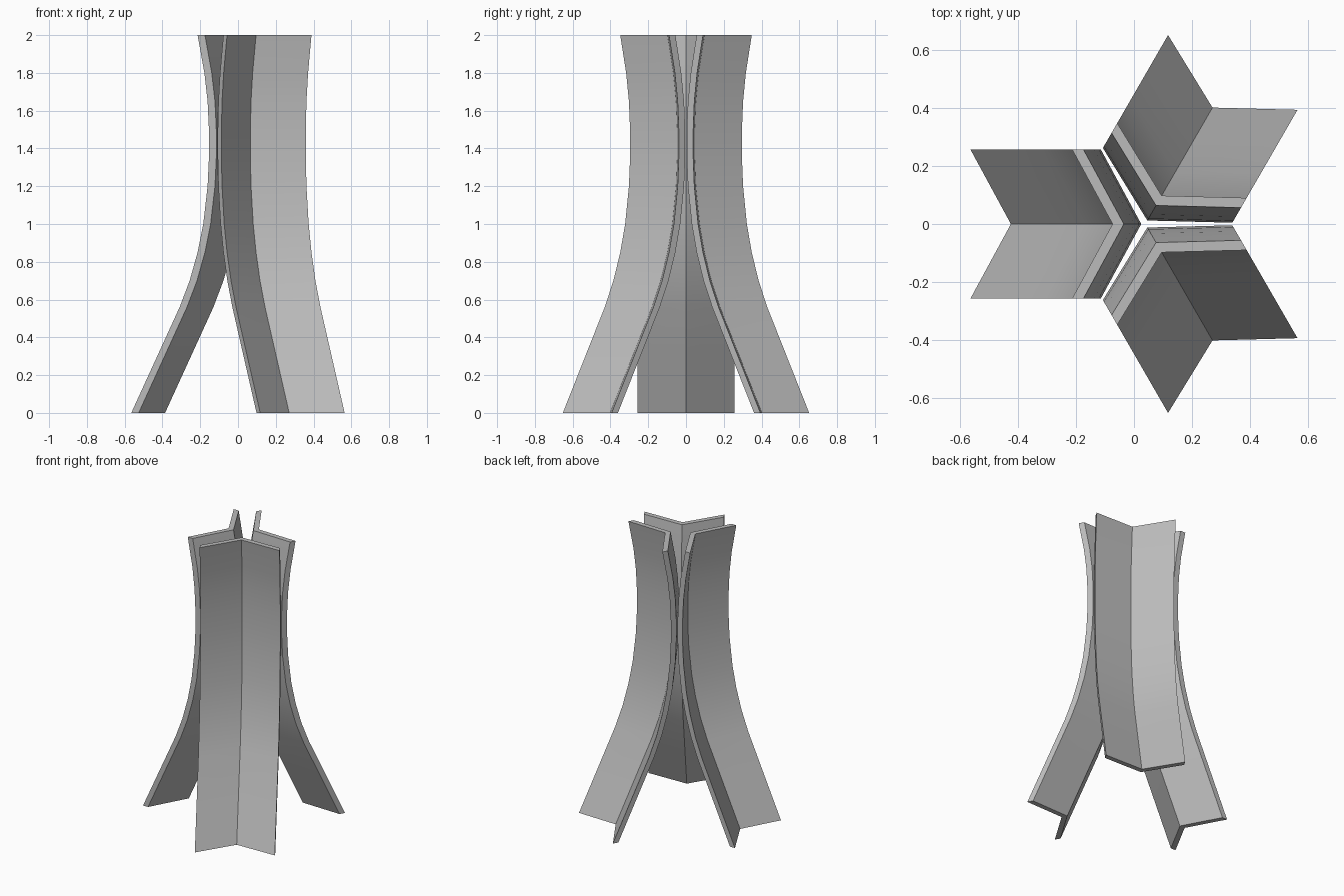
import bpy, bmesh, math
from mathutils import Matrix, Vector

cube = bpy.data.objects.get("Cube")
if cube:
    bpy.data.objects.remove(cube)

grey = bpy.data.materials.new("plain grey")
grey.use_nodes = True
colour = (0.5, 0.5, 0.5, 1)
grey.diffuse_color = colour
grey.node_tree.nodes["Principled BSDF"].inputs["Base Color"].default_value = colour

HALF_WIDTH, SWEEP, THICK = 0.258, 0.14, 0.039
CENTRE = Vector((0.039, 0, 0))

# Height and distance of the outer fold from the hub
PATH = [(0, 0.464), (0.28, 0.336), (0.56, 0.208), (0.7, 0.155), (0.85, 0.113),
        (1.0, 0.083), (1.2, 0.06), (1.35, 0.053), (1.5, 0.053), (1.65, 0.06),
        (1.8, 0.077), (2.0, 0.113)]


def chevron(bm, z, r):
    """Ring of a folded plate whose wings sweep outwards."""
    wing = r + SWEEP
    ring = [(wing, -HALF_WIDTH), (wing, HALF_WIDTH), (wing - THICK, HALF_WIDTH),
            (r - THICK, 0), (wing - THICK, -HALF_WIDTH), (r, 0)]
    # order: outer left, outer fold, outer right, inner right, inner fold, inner left
    order = (0, 5, 1, 2, 3, 4)
    return [bm.verts.new((*ring[i], z)) for i in order]


def make_leg(name, angle):
    bm = bmesh.new()
    rings = [chevron(bm, z, r) for z, r in PATH]
    for low, high in zip(rings, rings[1:]):
        for i in range(6):
            j = (i + 1) % 6
            bm.faces.new((low[i], low[j], high[j], high[i]))
    # End caps, split at the fold
    for ring in (rings[0], rings[-1]):
        a, b, c, d, e, f = ring
        bm.faces.new((a, b, e, f))
        bm.faces.new((b, c, d, e))
    bmesh.ops.recalc_face_normals(bm, faces=bm.faces)
    bm.transform(Matrix.Translation(CENTRE) @ Matrix.Rotation(math.radians(angle), 4, "Z"))
    mesh = bpy.data.meshes.new(name)
    bm.to_mesh(mesh)
    bm.free()
    mesh.materials.append(grey)
    leg = bpy.data.objects.new(name, mesh)
    bpy.context.collection.objects.link(leg)
    bpy.ops.object.select_all(action="DESELECT")
    leg.select_set(True)
    bpy.context.view_layer.objects.active = leg
    bpy.ops.object.shade_smooth_by_angle(angle=math.radians(25))


# Three curved legs around the hub
for name, angle in (("right_leg", 180), ("back_left_leg", 60), ("front_left_leg", -60)):
    make_leg(name, angle)
